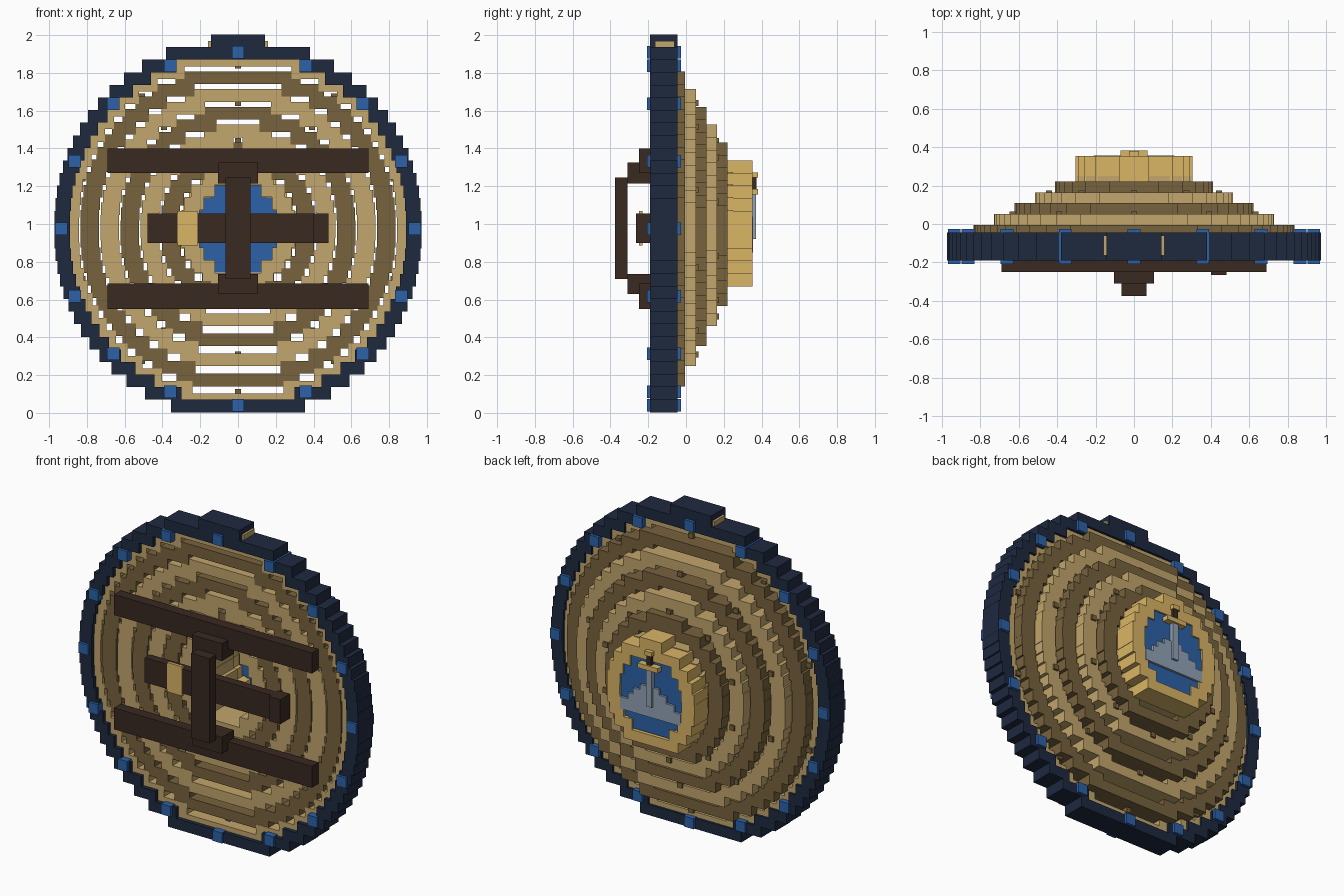
import bpy, bmesh, math

if "Cube" in bpy.data.objects:
    bpy.data.objects.remove(bpy.data.objects["Cube"])

CZ = 0.975        # height of the shield centre
H = 2 / 30        # height of one block row


def material(name, rgb):
    def lin(v):
        v /= 255
        return v / 12.92 if v < 0.04 else ((v + 0.055) / 1.055) ** 2.4
    m = bpy.data.materials.new(name)
    m.diffuse_color = (*[lin(v) for v in rgb], 1)
    m.use_nodes = True
    m.node_tree.nodes["Principled BSDF"].inputs["Base Color"].default_value = m.diffuse_color
    return m


NAVY = material("navy", (30, 41, 63))
BLUE = material("blue", (44, 97, 168))
TAN = material("light_wood", (194, 166, 108))
DARK = material("dark_wood", (119, 98, 61))
GOLD = material("gold", (218, 181, 101))
BROWN = material("brown_leather", (57, 41, 33))
GREY = material("steel_grey", (146, 163, 182))


def boxes(name, mat, items):
    """One object made of boxes (x0, x1, y0, y1, z0, z1)."""
    bm = bmesh.new()
    for x0, x1, y0, y1, z0, z1 in items:
        vs = bmesh.ops.create_cube(bm, size=1)["verts"]
        for v in vs:
            v.co = (x1 if v.co.x > 0 else x0,
                    y1 if v.co.y > 0 else y0,
                    z1 if v.co.z > 0 else z0)
    me = bpy.data.meshes.new(name)
    bm.to_mesh(me)
    bm.free()
    me.materials.append(mat)
    ob = bpy.data.objects.new(name, me)
    bpy.context.collection.objects.link(ob)
    return ob


def ring(name, mat, r_out, r_in, y0, y1):
    """Stepped disc or ring stacked from block rows."""
    items = []
    z = -r_out
    while z < r_out - 0.002:
        top = z + H
        d = 0 if z < 0 < top else min(abs(z), abs(top))
        w = math.sqrt(max(r_out ** 2 - d ** 2, 0))
        za, zb = CZ + z, CZ + top
        if d < r_in:
            i = math.sqrt(r_in ** 2 - d ** 2)
            items += [(-w, -i, y0, y1, za, zb), (i, w, y0, y1, za, zb)]
        else:
            items.append((-w, w, y0, y1, za, zb))
        z = top
    return boxes(name, mat, items)


def studs(name, mat, count, radius, half, y0, y1):
    items = []
    for k in range(count):
        a = math.pi / 2 + 2 * math.pi * k / count
        x, z = radius * math.cos(a), CZ + radius * math.sin(a)
        items.append((x - half, x + half, y0, y1, z - half, z + half))
    return boxes(name, mat, items)


# Outer rim with rivets
ring("rim", NAVY, 0.972, 0.89, -0.19, -0.045)
studs("rim_rivets", BLUE, 16, 0.935, 0.033, -0.207, -0.027)

# Domed body: thick rings with a common holding side, each reaching further back
for i in range(7):
    r = 0.94 - 0.106 * i
    back = min(-0.06 + 0.056 * i, 0.25)
    ring(f"body_ring_{i + 1}", DARK if i % 2 else TAN,
         r if i < 6 else 0.3, r - 0.098, -0.165 + 0.0015 * i, back)

# Small pegs on the body
for r, y in ((0.865, -0.045), (0.665, 0.065), (0.465, 0.175)):
    studs("body_pegs", DARK, 10, r, 0.016, y - 0.06, y)

# Central boss and emblem field
ring("boss", GOLD, 0.305, 0.215, 0.215, 0.353)
ring("emblem_field", BLUE, 0.232, 0, 0.31, 0.342)

# Stepped mountain emblem
boxes("emblem_mountain", GREY, [
    (-0.21, 0.21, 0.342, 0.356, 0.85, 0.925),
    (-0.165, 0.155, 0.342, 0.356, 0.925, 0.965),
    (-0.11, 0.12, 0.342, 0.356, 0.965, 1.005),
    (-0.06, 0.07, 0.342, 0.356, 1.005, 1.04)])

# Emblem sword
boxes("sword_blade", GREY, [(-0.02, 0.02, 0.342, 0.37, 0.92, 1.155)])
boxes("sword_guard", GOLD, [(-0.07, 0.07, 0.342, 0.382, 1.155, 1.185)])
boxes("sword_grip", BROWN, [(-0.016, 0.016, 0.342, 0.372, 1.185, 1.245)])
boxes("sword_pommel", GOLD, [(-0.025, 0.025, 0.342, 0.38, 1.245, 1.272)])

# Cross bars on the holding side
boxes("cross_bars", BROWN, [(-0.69, 0.69, -0.25, -0.185, 1.27, 1.40),
                            (-0.69, 0.69, -0.25, -0.185, 0.55, 0.685)])

# Hand grip with its two mounts
boxes("hand_grip", BROWN, [(-0.065, 0.065, -0.375, -0.31, 0.71, 1.245)])
boxes("grip_mounts", BROWN, [(-0.105, 0.105, -0.31, -0.19, 1.215, 1.325),
                             (-0.105, 0.105, -0.31, -0.19, 0.63, 0.735)])

# Arm strap with buckle
boxes("arm_strap", BROWN, [(-0.48, 0.48, -0.244, -0.19, 0.90, 1.055),
                           (0.40, 0.48, -0.265, -0.17, 0.90, 1.055)])
boxes("strap_buckle", GOLD, [(-0.32, -0.215, -0.249, -0.23, 0.885, 1.07)])
